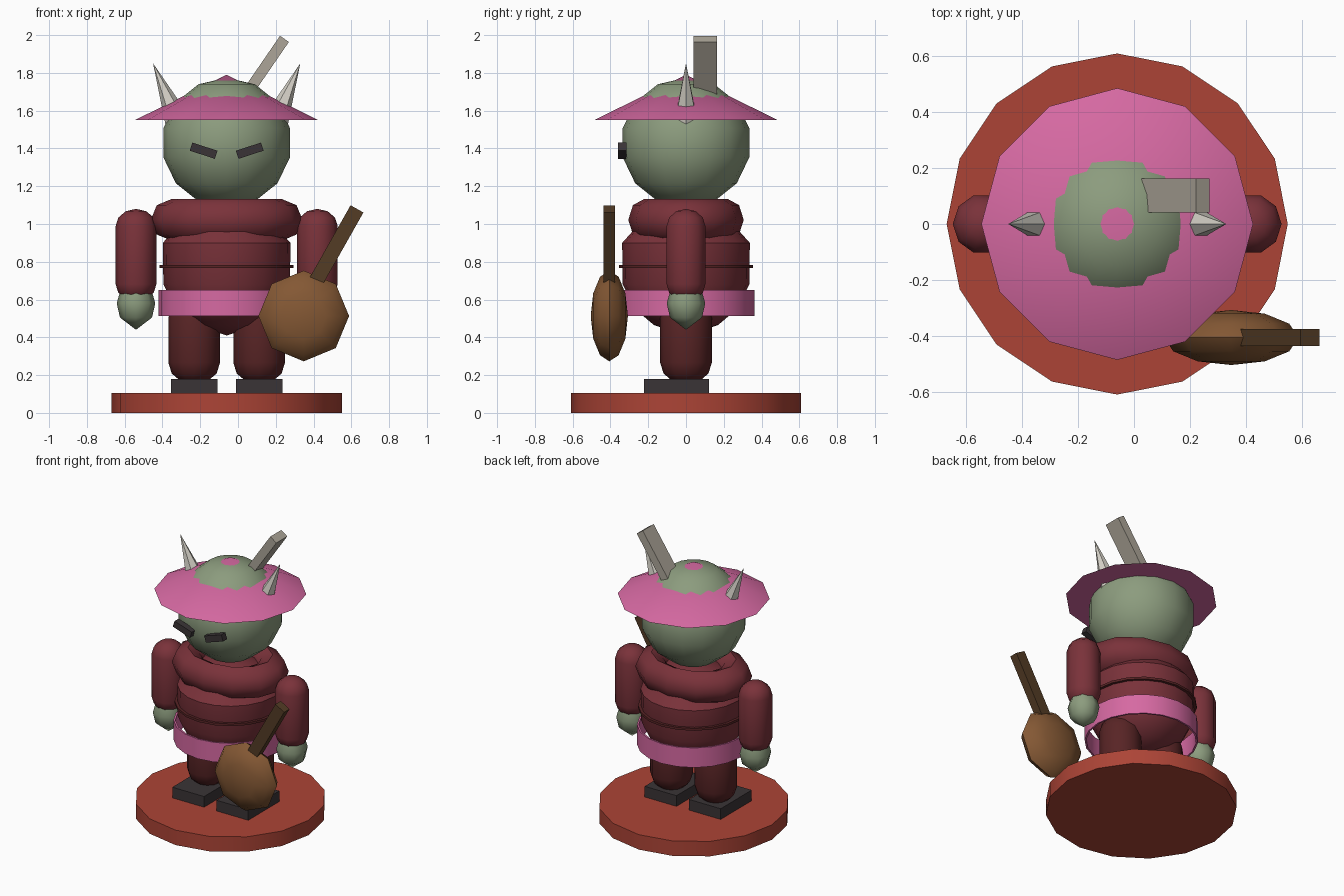
import bpy, bmesh, math
from mathutils import Matrix, Vector

if "Cube" in bpy.data.objects:
    bpy.data.objects.remove(bpy.data.objects["Cube"])

CX = -0.06  # the figure's own centre line


def material(name, rgb):
    lin = [((c / 255 + 0.055) / 1.055) ** 2.4 for c in rgb] + [1.0]
    m = bpy.data.materials.new(name)
    m.use_nodes = True
    m.diffuse_color = lin
    m.node_tree.nodes["Principled BSDF"].inputs["Base Color"].default_value = lin
    return m


PINK = material("pink", (214, 105, 162))
MAROON = material("maroon", (122, 50, 58))
DARK_RED = material("dark red", (88, 36, 37))
RUST = material("rust red", (172, 68, 54))
GREEN = material("sage green", (140, 156, 126))
STEEL = material("warm grey", (172, 165, 152))
BONE = material("bone", (212, 208, 198))
BLACK = material("charcoal", (58, 52, 54))
WOOD = material("brown wood", (132, 88, 52))
DARK_WOOD = material("dark wood", (84, 60, 37))


def finish(name, bm, mat, matrix, angle=35):
    bmesh.ops.transform(bm, matrix=matrix, verts=bm.verts)
    bmesh.ops.recalc_face_normals(bm, faces=bm.faces)
    mesh = bpy.data.meshes.new(name)
    bm.to_mesh(mesh)
    bm.free()
    mesh.materials.append(mat)
    ob = bpy.data.objects.new(name, mesh)
    bpy.context.collection.objects.link(ob)
    bpy.ops.object.select_all(action="DESELECT")
    ob.select_set(True)
    bpy.context.view_layer.objects.active = ob
    bpy.ops.object.shade_smooth_by_angle(angle=math.radians(angle))
    return ob


def lathe(name, profile, segs, mat, x=CX, y=0, z=0, closed=False, matrix=None, angle=35):
    """Revolve (radius, height) points around a vertical axis."""
    bm = bmesh.new()
    rings = []
    for r, h in profile:
        count = 1 if r < 1e-4 else segs
        rings.append([bm.verts.new((r * math.cos(math.tau * i / segs),
                                    r * math.sin(math.tau * i / segs), h)) for i in range(count)])
    pairs = list(zip(rings, rings[1:])) + ([(rings[-1], rings[0])] if closed else [])
    for a, b in pairs:
        for i in range(segs):
            j = (i + 1) % segs
            quad = [a[i % len(a)], a[j % len(a)], b[j % len(b)], b[i % len(b)]]
            bm.faces.new(list(dict.fromkeys(quad)))
    place = Matrix.Translation((x, y, z))
    return finish(name, bm, mat, place @ matrix if matrix else place, angle)


def ball(radius, rings):
    return [(radius * math.sin(math.pi * i / rings), -radius * math.cos(math.pi * i / rings))
            for i in range(rings + 1)]


def capsule(radius, bottom, top):
    cap = [(radius * math.sin(a), radius * (1 - math.cos(a)) * 0.85)
           for a in (math.radians(d) for d in (0, 30, 60, 90))]
    return [(r, bottom + h) for r, h in cap] + [(r, top - h) for r, h in reversed(cap)]


def box(name, center, size, mat, tilt=0):
    bm = bmesh.new()
    bmesh.ops.create_cube(bm, size=1)
    m = Matrix.Translation(center) @ Matrix.Rotation(tilt, 4, "Y") @ Matrix.Diagonal((*size, 1))
    return finish(name, bm, mat, m)


def bar(name, start, end, y, width, depth, mat):
    """Box running between two (x, z) points."""
    a, b = Vector((start[0], y, start[1])), Vector((end[0], y, end[1]))
    d = b - a
    return box(name, (a + b) / 2, (width, depth, d.length), mat, math.atan2(d.x, d.z))


# Stand
lathe("round_base", [(0, 0), (0.61, 0), (0.61, 0.105), (0, 0.105)], 16, RUST)

# Body
lathe("torso", [(0, 0.41), (0.17, 0.465), (0.27, 0.55), (0.335, 0.68), (0.338, 0.9),
                (0.275, 0.97), (0.2, 1.05), (0, 1.1)], 20, MAROON)
lathe("waist_cord", [(0.335, 0.768), (0.355, 0.768), (0.355, 0.784), (0.335, 0.784)],
      20, DARK_RED, closed=True)
lathe("skirt_band", [(0.35, 0.512), (0.362, 0.512), (0.362, 0.65), (0.35, 0.65)],
      20, PINK, closed=True)

# Collar, wider than it is deep
tube = [(0.292 + 0.11 * math.cos(math.tau * i / 8), 0.11 * math.sin(math.tau * i / 8))
        for i in range(8)]
lathe("collar", tube, 12, MAROON, z=1.022, closed=True,
      matrix=Matrix.Diagonal((1, 0.76, 1, 1)), angle=46)

# Head and hat
lathe("head", ball(0.344, 7), 16, GREEN, z=1.43)
lathe("hat", [(0, 1.55), (0.486, 1.55), (0, 1.79)], 12, PINK)

# Paired parts
for side, s in (("left", 1), ("right", -1)):
    lathe(side + "_arm", capsule(0.108, 0.59, 1.08), 10, MAROON, x=CX + s * 0.48)
    lathe(side + "_hand", [(0, 0.44), (0.085, 0.505), (0.102, 0.58), (0.085, 0.64), (0, 0.67)],
          8, GREEN, x=CX + s * 0.48, angle=50)
    lathe(side + "_leg", capsule(0.137, 0.15, 0.62), 12, DARK_RED, x=CX + s * 0.172)
    box(side + "_foot", (CX + s * 0.172, -0.05, 0.142), (0.247, 0.345, 0.076), BLACK)
    box(side + "_brow", (CX + s * 0.122, -0.337, 1.388), (0.14, 0.045, 0.045), BLACK,
        -s * math.radians(18))
    lathe(side + "_horn", [(0, 0), (0.068, 0), (0, 0.332)], 6, BONE, x=CX + s * 0.26, z=1.545,
          matrix=Matrix.Rotation(s * math.radians(23), 4, "Y"))

# Blade stuck in the head
bar("blade", (0.008, 1.634), (0.246, 1.98), 0.102, 0.057, 0.122, STEEL)

# Lute held at the left hip
flat = Matrix.Diagonal((1, 0.41, 1, 1)) @ Matrix.Rotation(math.pi / 2, 4, "X")
lathe("lute_body", ball(0.24, 6), 8, WOOD, x=0.348, y=-0.406, z=0.513, matrix=flat, angle=50)
bar("lute_neck", (0.37, 0.62), (0.63, 1.08), -0.406, 0.078, 0.06, DARK_WOOD)
